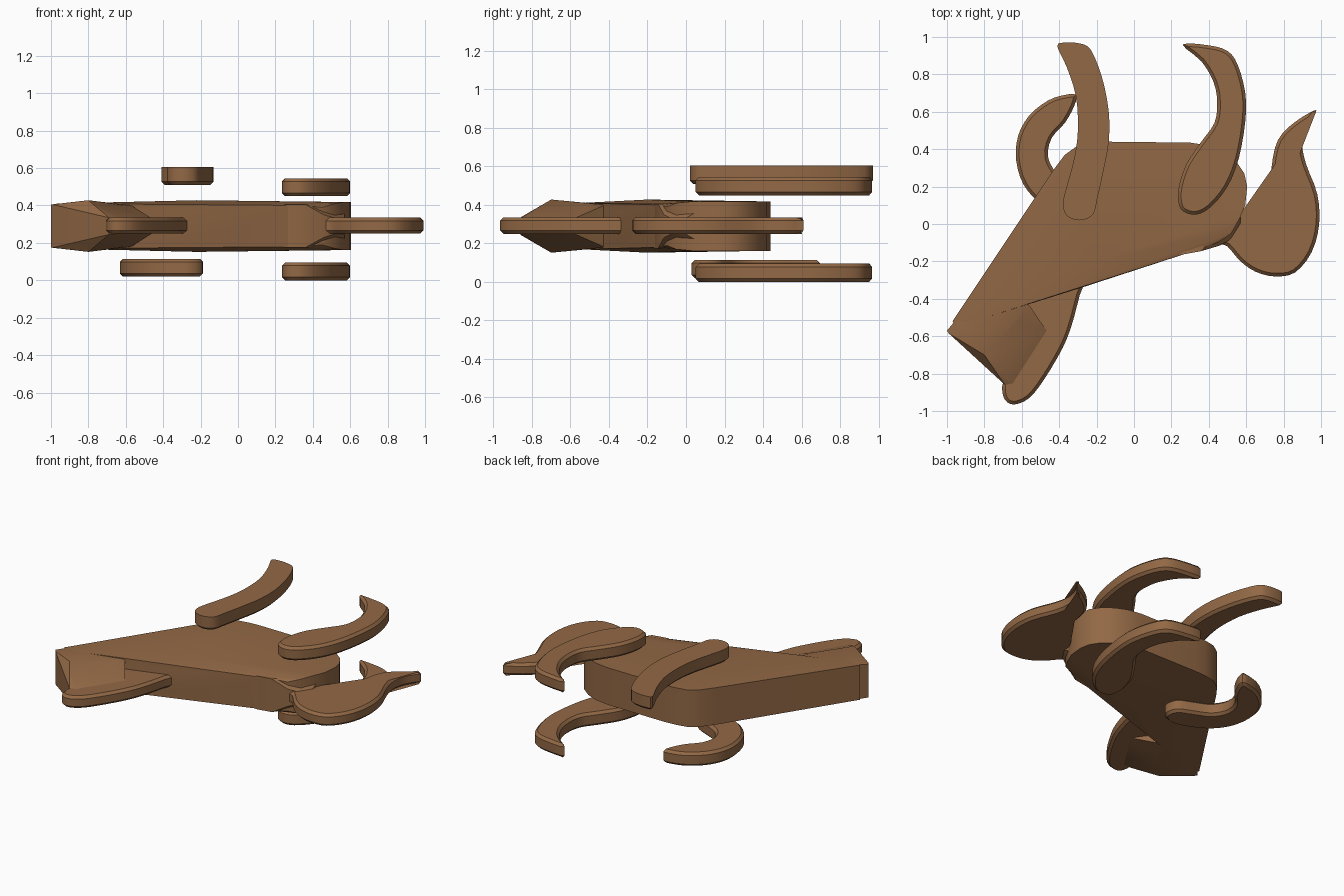
import bpy, bmesh
from mathutils import Vector

MID = 0.29
wood = bpy.data.materials.new("wood")
wood.diffuse_color = (0.29, 0.14, 0.06, 1)


def finish(bm, name):
    bmesh.ops.recalc_face_normals(bm, faces=bm.faces)
    me = bpy.data.meshes.new(name)
    bm.to_mesh(me)
    bm.free()
    ob = bpy.data.objects.new(name, me)
    bpy.context.collection.objects.link(ob)
    me.materials.append(wood)
    bpy.ops.object.select_all(action='DESELECT')
    bpy.context.view_layer.objects.active = ob
    ob.select_set(True)
    bpy.ops.object.shade_smooth_by_angle(angle=0.5)
    return ob


def spline(pts, n=3):
    """Closed smooth curve through the outline points."""
    out = []
    for i in range(len(pts)):
        a, b, c, d = (Vector(pts[(i + k) % len(pts)]) for k in (-1, 0, 1, 2))
        for s in range(n):
            t = s / n
            out.append(0.5 * (2 * b + (c - a) * t + (2 * a - 5 * b + 4 * c - d) * t * t
                              + (3 * b - a - 3 * c + d) * t ** 3))
    return out


def slab(name, pts, z0, z1, bottom=True, top=True, cham=0.017):
    """Extruded outline with chamfered rims."""
    base = spline(pts)
    n = len(base)
    area = sum(base[i].cross(base[(i + 1) % n]) for i in range(n))
    sign = 1 if area > 0 else -1
    inner = []
    for i in range(n):
        t = (base[(i + 1) % n] - base[i - 1]).normalized()
        inner.append(base[i] + Vector((-t.y, t.x)) * cham * sign)
    rings = [(inner, z0), (base, z0 + cham)] if bottom else [(base, z0)]
    rings += [(base, z1 - cham), (inner, z1)] if top else [(base, z1)]
    bm = bmesh.new()
    vs = [[bm.verts.new((p.x, p.y, z)) for p in ring] for ring, z in rings]
    for lo, hi in zip(vs, vs[1:]):
        for i in range(n):
            j = (i + 1) % n
            bm.faces.new((lo[i], lo[j], hi[j], hi[i]))
    bm.faces.new(vs[0])
    bm.faces.new(vs[-1])
    return finish(bm, name)


def hull(name, pts):
    """Convex block, symmetric about the middle plane; points are (x, y, half thickness)."""
    bm = bmesh.new()
    for x, y, h in pts:
        bm.verts.new((x, y, MID + h))
        bm.verts.new((x, y, MID - h))
    r = bmesh.ops.convex_hull(bm, input=bm.verts)
    loose = [v for v in bm.verts if not v.link_faces]
    bmesh.ops.delete(bm, geom=loose, context='VERTS')
    return finish(bm, name)


# body with tapered front edge
hull("body", [
    (-0.97, -0.52, .12), (-0.95, -0.55, .12), (-0.43, 0.29, .128), (-0.37, 0.37, .128),
    (-0.30, 0.42, .128), (-0.22, 0.435, .128), (-0.14, 0.44, .128), (0.1, 0.43, .128),
    (0.30, 0.435, .128), (0.4, 0.42, .128), (0.48, 0.385, .128), (0.55, 0.33, .128),
    (0.59, 0.27, .128), (0.605, 0.2, .128), (0.595, 0.1, .128), (0.565, 0.03, .128),
    (0.52, -0.05, .12), (0.45, -0.1, .10), (0.35, -0.135, .11), (0.22, -0.165, .11),
    (-0.28, -0.34, .08), (-0.57, -0.42, .10), (-0.22, -0.2, .138), (0, -0.15, .13)])

# head block sloping down into the chest fin
hull("head", [
    (-1.0, -0.57, .115), (-0.99, -0.585, .115), (-0.95, -0.51, .12), (-0.8, -0.7, .138),
    (-0.61, -0.52, .11), (-0.57, -0.42, .11), (-0.69, -0.86, .045), (-0.64, -0.86, .04),
    (-0.46, -0.58, .04)])

# tail root
hull("tail_root", [
    (0.2, -0.16, .09), (0.25, -0.165, .115), (0.36, -0.145, .115), (0.46, -0.115, .06),
    (0.52, -0.08, .042), (0.57, 0.0, .042), (0.57, 0.1, .1), (0.3, 0.0, .115)])

slab("chest_fin", [
    (-0.24, -0.2), (-0.29, -0.38), (-0.33, -0.53), (-0.38, -0.66), (-0.48, -0.83),
    (-0.56, -0.93), (-0.64, -0.965), (-0.69, -0.94), (-0.705, -0.87), (-0.68, -0.78),
    (-0.66, -0.6), (-0.5, -0.3)], .25, .335)

slab("tail", [
    (0.45, -0.09), (0.5, -0.12), (0.57, -0.2), (0.65, -0.255), (0.75, -0.28), (0.86, -0.26),
    (0.95, -0.15), (0.99, 0), (0.98, 0.16), (0.92, 0.32), (0.9, 0.43), (0.925, 0.53),
    (0.975, 0.61), (0.86, 0.545), (0.77, 0.45), (0.735, 0.3), (0.725, 0.1), (0.71, -0.03),
    (0.65, -0.055), (0.58, -0.03), (0.53, 0.04)], .25, .335)

# matching pair of hind legs
hind = [
    (0.26, 0.07), (0.33, 0.05), (0.41, 0.09), (0.5, 0.2), (0.56, 0.35), (0.595, 0.55),
    (0.595, 0.7), (0.555, 0.85), (0.5, 0.925), (0.4, 0.955), (0.26, 0.96), (0.36, 0.87),
    (0.425, 0.76), (0.445, 0.65), (0.43, 0.54), (0.36, 0.44), (0.28, 0.32), (0.24, 0.2),
    (0.237, 0.12)]
for side, z in (("upper", .45), ("lower", 0.0)):
    slab("hind_leg_" + side, hind, z, z + .095)

slab("front_leg_upper", [
    (-0.38, 0.11), (-0.36, 0.045), (-0.29, 0.02), (-0.22, 0.05), (-0.195, 0.14), (-0.16, 0.3),
    (-0.135, 0.44), (-0.135, 0.6), (-0.17, 0.78), (-0.23, 0.93), (-0.29, 0.965),
    (-0.37, 0.97), (-0.41, 0.95), (-0.36, 0.84), (-0.31, 0.68), (-0.3, 0.5), (-0.32, 0.35),
    (-0.36, 0.2)], .51, .605, top=False)

slab("front_leg_lower", [
    (-0.31, 0.69), (-0.37, 0.69), (-0.46, 0.66), (-0.56, 0.58), (-0.62, 0.47), (-0.63, 0.34),
    (-0.59, 0.21), (-0.5, 0.11), (-0.37, 0.045), (-0.26, 0.03), (-0.19, 0.08), (-0.21, 0.17),
    (-0.31, 0.22), (-0.41, 0.27), (-0.46, 0.36), (-0.44, 0.46), (-0.37, 0.54), (-0.32, 0.63)],
    .02, .115)
